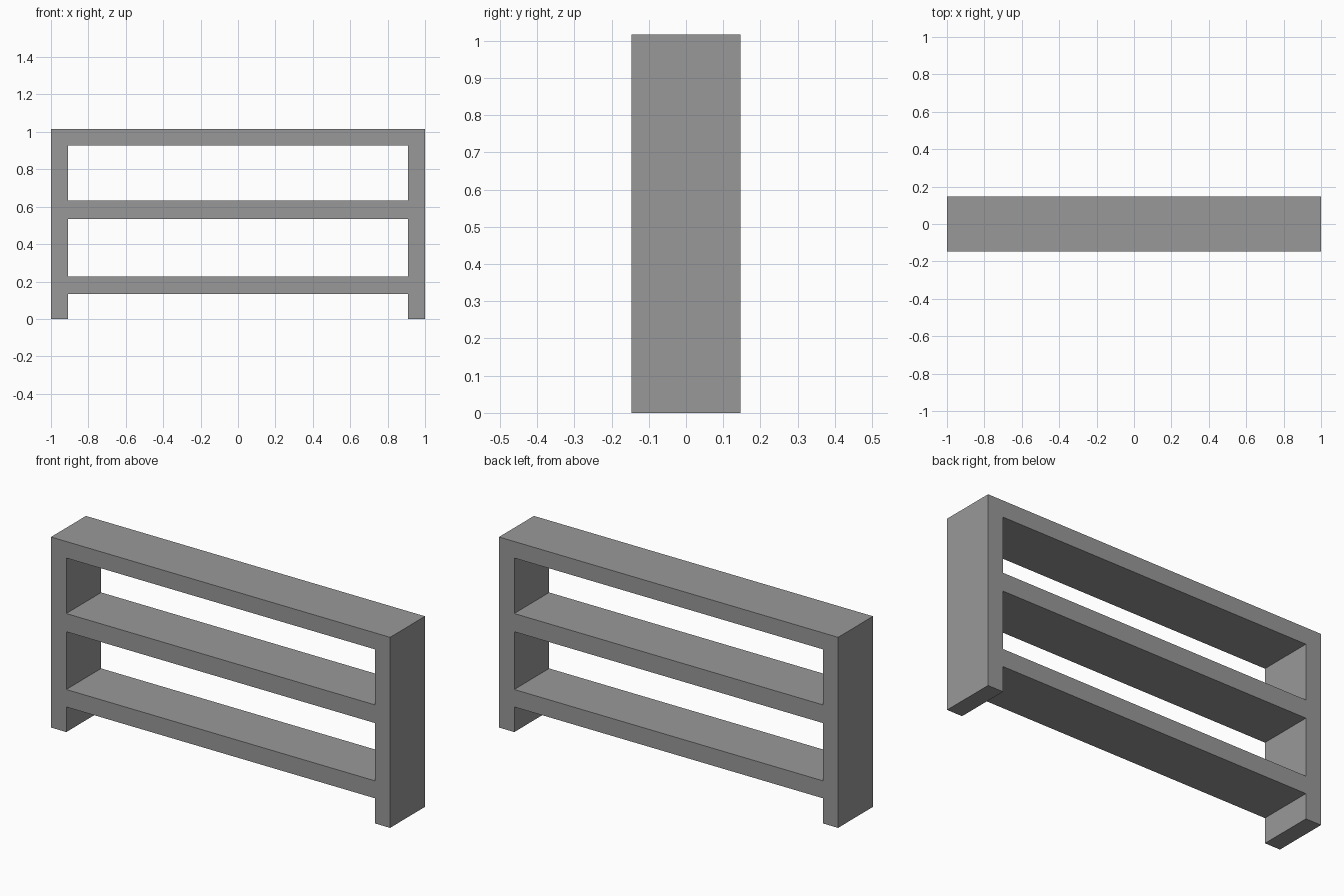
import bpy
import bmesh

if "Cube" in bpy.data.objects:
    bpy.data.objects.remove(bpy.data.objects["Cube"])

HALF_DEPTH = 0.147
# Grid lines of the front profile: uprights across, shelf faces up
XS = [-1.0, -0.91, 0.91, 1.0]
ZS = [0.0, 0.134, 0.227, 0.535, 0.632, 0.928, 1.016]

grey = bpy.data.materials.new("grey")
grey.diffuse_color = (0.318, 0.318, 0.318, 1.0)
grey.use_nodes = True
grey.node_tree.nodes["Principled BSDF"].inputs["Base Color"].default_value = grey.diffuse_color

# Front profile: all cells except the open gaps between the shelves
bm = bmesh.new()
verts = [[bm.verts.new((x, -HALF_DEPTH, z)) for z in ZS] for x in XS]
for i in range(len(XS) - 1):
    for k in range(len(ZS) - 1):
        is_gap = i == 1 and k % 2 == 0
        if not is_gap:
            bm.faces.new((verts[i][k], verts[i + 1][k],
                          verts[i + 1][k + 1], verts[i][k + 1]))

# Give the profile its depth, keeping the front faces, as one seamless solid
ret = bmesh.ops.extrude_face_region(bm, geom=bm.faces[:], use_keep_orig=True)
moved = [g for g in ret["geom"] if isinstance(g, bmesh.types.BMVert)]
bmesh.ops.translate(bm, verts=moved, vec=(0, 2 * HALF_DEPTH, 0))
bmesh.ops.recalc_face_normals(bm, faces=bm.faces[:])

mesh = bpy.data.meshes.new("shelf_unit")
bm.to_mesh(mesh)
bm.free()
mesh.materials.append(grey)
shelf = bpy.data.objects.new("shelf_unit", mesh)
bpy.context.collection.objects.link(shelf)
